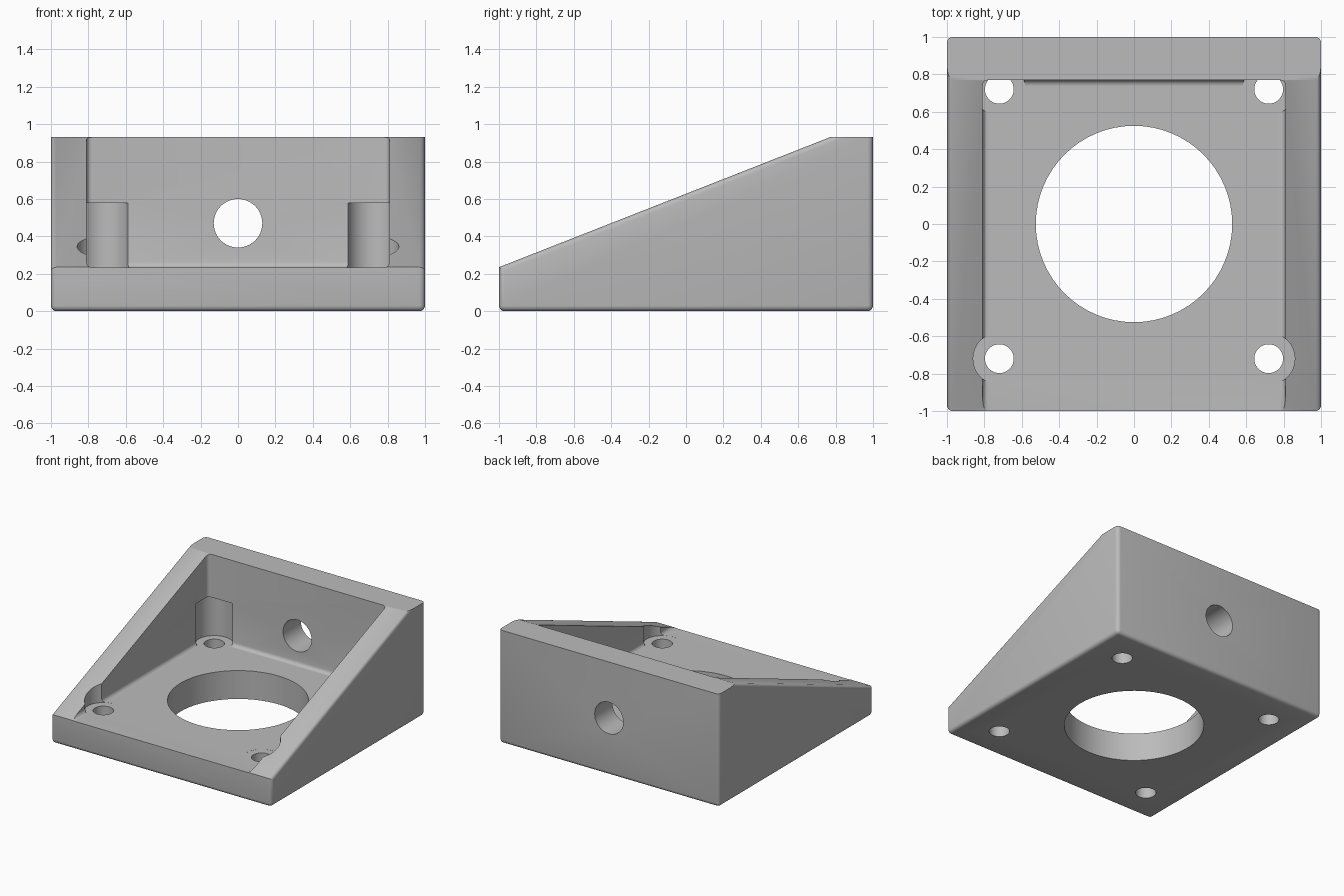
import bpy
import bmesh
from math import radians
from mathutils import Matrix

cube = bpy.data.objects.get("Cube")
if cube:
    bpy.data.objects.remove(cube, do_unlink=True)

FLOOR, TOP, WALL_X, WALL_Y, BOLT = 0.235, 0.93, 0.81, 0.77, 0.72
ROUND = 0.03

grey = bpy.data.materials.new("plain grey")
grey.use_nodes = True
colour = (0.5, 0.5, 0.5, 1)
grey.diffuse_color = colour
grey.node_tree.nodes["Principled BSDF"].inputs["Base Color"].default_value = colour


def add_object(name, bm):
    bmesh.ops.recalc_face_normals(bm, faces=bm.faces)
    mesh = bpy.data.meshes.new(name)
    bm.to_mesh(mesh)
    bm.free()
    mesh.materials.append(grey)
    obj = bpy.data.objects.new(name, mesh)
    bpy.context.collection.objects.link(obj)
    return obj


def prism(profile, half_width):
    """Extrude a (y, z) outline across x."""
    bm = bmesh.new()
    face = bm.faces.new([bm.verts.new((-half_width, y, z)) for y, z in profile])
    side = bmesh.ops.extrude_face_region(bm, geom=[face])["geom"]
    verts = [v for v in side if isinstance(v, bmesh.types.BMVert)]
    bmesh.ops.translate(bm, verts=verts, vec=(2 * half_width, 0, 0))
    bmesh.ops.recalc_face_normals(bm, faces=bm.faces)
    return bm


def round_edges(bm, test, size):
    edges = [e for e in bm.edges if test(e.verts[0].co, e.verts[1].co)]
    bmesh.ops.bevel(bm, geom=edges, offset=size, segments=4, profile=0.5,
                    affect='EDGES', clamp_overlap=True)


def drill(name, radius, location, depth, sides=48, axis='Z'):
    bm = bmesh.new()
    spin = Matrix.Rotation(radians(90), 4, 'X') if axis == 'Y' else Matrix()
    bmesh.ops.create_cone(bm, cap_ends=True, segments=sides, radius1=radius,
                          radius2=radius, depth=depth,
                          matrix=Matrix.Translation(location) @ spin)
    return add_object(name, bm)


def cut(target, cutter):
    cutter.hide_render = True
    mod = target.modifiers.new("cut", 'BOOLEAN')
    mod.operation, mod.solver, mod.object = 'DIFFERENCE', 'EXACT', cutter
    bpy.context.view_layer.objects.active = target
    bpy.ops.object.modifier_apply(modifier=mod.name)
    bpy.data.objects.remove(cutter, do_unlink=True)


# Wedge body: rounded upright corners, underside and sloping rails
bm = prism([(-1, 0), (1, 0), (1, TOP), (WALL_Y, TOP), (-1, FLOOR)], 1)


def outer_edge(a, b):
    upright = abs(a.z - b.z) > 0.1
    underside = max(a.z, b.z) < 0.01
    return upright or underside


round_edges(bm, outer_edge, ROUND)
body = add_object("wedge_bracket", bm)

# Open pocket with a filleted floor and back corners
bm = prism([(-1.5, FLOOR - 0.002), (WALL_Y, FLOOR - 0.002),
            (WALL_Y, 1.5), (-1.5, 1.5)], WALL_X)
round_edges(bm, lambda a, b: max(a.z, b.z) < 1 or min(a.y, b.y) > 0.5 and
            abs(a.z - b.z) > 0.5, ROUND)
cut(body, add_object("pocket_cutter", bm))

# Soften the inner edges of the sloping rails
bm = bmesh.new()
bm.from_mesh(body.data)
bmesh.ops.dissolve_limit(bm, angle_limit=0.001, verts=bm.verts, edges=bm.edges)
round_edges(bm, lambda a, b: abs(abs(a.x) - WALL_X) < 0.001 and
            abs(abs(b.x) - WALL_X) < 0.001 and
            abs(a.y - b.y) > 1 and max(a.z, b.z) > 0.7, 0.02)
bm.to_mesh(body.data)
bm.free()

# Screw head clearances and through holes in the four corners
for x in (-BOLT, BOLT):
    for y in (-BOLT, BOLT):
        cut(body, drill("head_cutter", 0.14, (x, y, 0.405), 0.345))
        cut(body, drill("screw_cutter", 0.077, (x, y, 0.2), 0.6, 32))

# Large floor opening and cable hole through the back wall
cut(body, drill("opening_cutter", 0.525, (0, 0, 0.2), 0.8, 64))
cut(body, drill("cable_cutter", 0.13, (0, 0.9, 0.47), 0.6, 48, 'Y'))

bpy.ops.object.select_all(action='DESELECT')
body.select_set(True)
bpy.context.view_layer.objects.active = body
bpy.ops.object.shade_smooth_by_angle(angle=radians(30))
